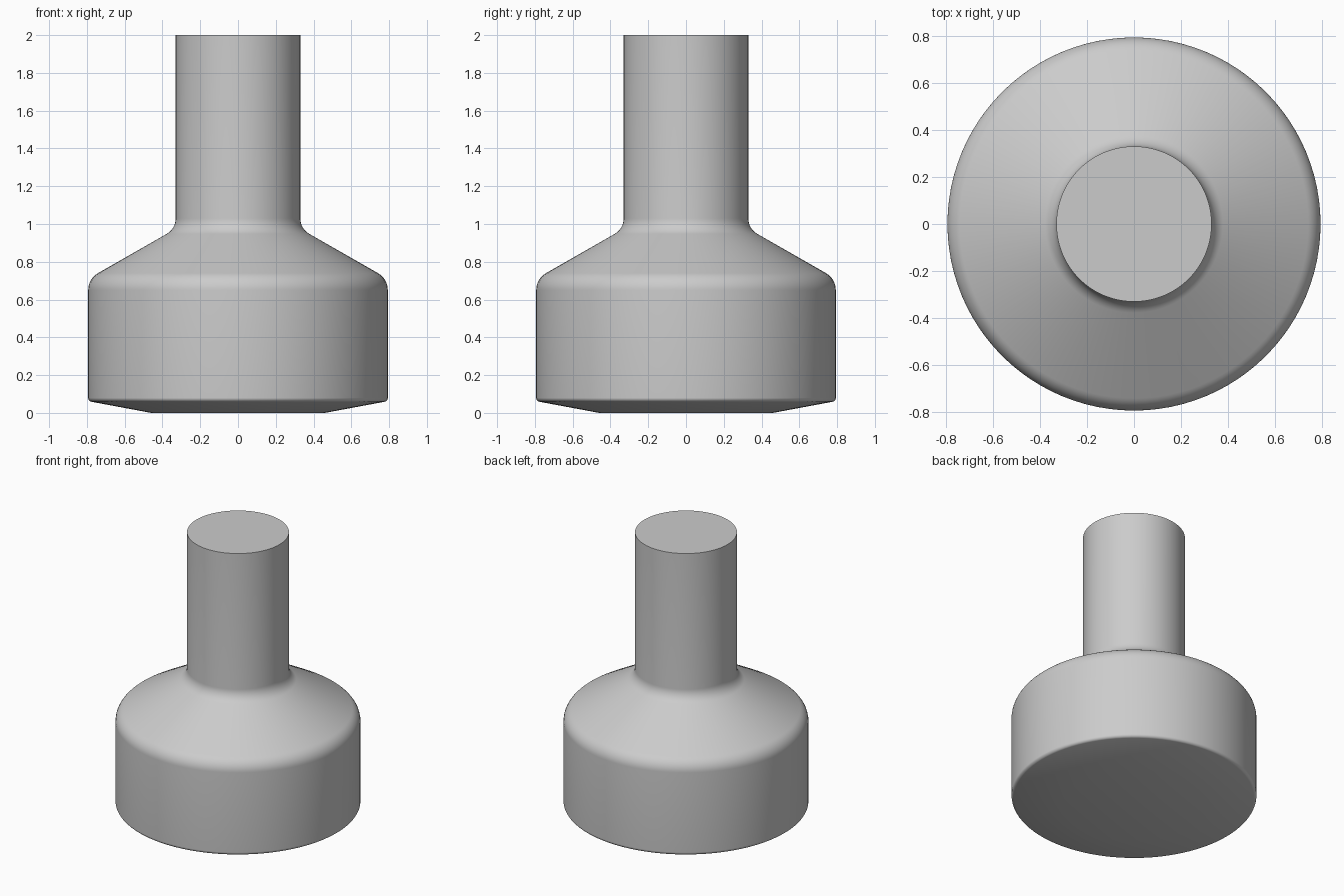
import bpy, bmesh
from math import pi
from mathutils import Vector

cube = bpy.data.objects.get("Cube")
if cube:
    bpy.data.objects.remove(cube, do_unlink=True)

SEGMENTS = 96


def rounded(corners, steps=8):
    """Turn (radius, height, cut length) corners into a filleted profile."""
    pts = [Vector((r, 0, z)) for r, z, _ in corners]
    out = []
    for i, p in enumerate(pts):
        cut = corners[i][2]
        if not cut:
            out.append(p)
            continue
        a = p + (pts[i - 1] - p).normalized() * cut
        b = p + (pts[i + 1] - p).normalized() * cut
        # circular arc tangent to both sides
        mid = (a + b) / 2
        to_corner = p - mid
        centre = mid - to_corner * ((a - mid).length / to_corner.length) ** 2
        radius = (a - centre).length
        for k in range(steps + 1):
            out.append(centre + (a.lerp(b, k / steps) - centre).normalized() * radius)
    return out


def material(name, rgb):
    mat = bpy.data.materials.new(name)
    mat.use_nodes = True
    mat.diffuse_color = (*rgb, 1)
    mat.node_tree.nodes["Principled BSDF"].inputs["Base Color"].default_value = (*rgb, 1)
    return mat


# Stepped body: shallow cone underside, drum, sloped shoulder, round stem
profile = rounded([
    (0, 0, 0),
    (0.46, 0, 0),
    (0.793, 0.062, 0.018),
    (0.793, 0.71, 0.06),
    (0.33, 0.975, 0.055),
    (0.33, 2, 0),
    (0, 2, 0),
])
bm = bmesh.new()
verts = [bm.verts.new(p) for p in profile]
edges = [bm.edges.new(pair) for pair in zip(verts, verts[1:])]
bmesh.ops.spin(bm, geom=verts + edges, cent=(0, 0, 0), axis=(0, 0, 1),
               angle=2 * pi, steps=SEGMENTS)
bmesh.ops.remove_doubles(bm, verts=bm.verts, dist=0.0005)
bmesh.ops.recalc_face_normals(bm, faces=bm.faces)
mesh = bpy.data.meshes.new("stepped_plug")
bm.to_mesh(mesh)
bm.free()

plug = bpy.data.objects.new("stepped_plug", mesh)
bpy.context.collection.objects.link(plug)
mesh.materials.append(material("plain_grey", (0.6, 0.6, 0.6)))

# Smooth curves, crisp rim at the stem end
bpy.ops.object.select_all(action="DESELECT")
plug.select_set(True)
bpy.context.view_layer.objects.active = plug
bpy.ops.object.shade_smooth_by_angle(angle=pi / 6)
